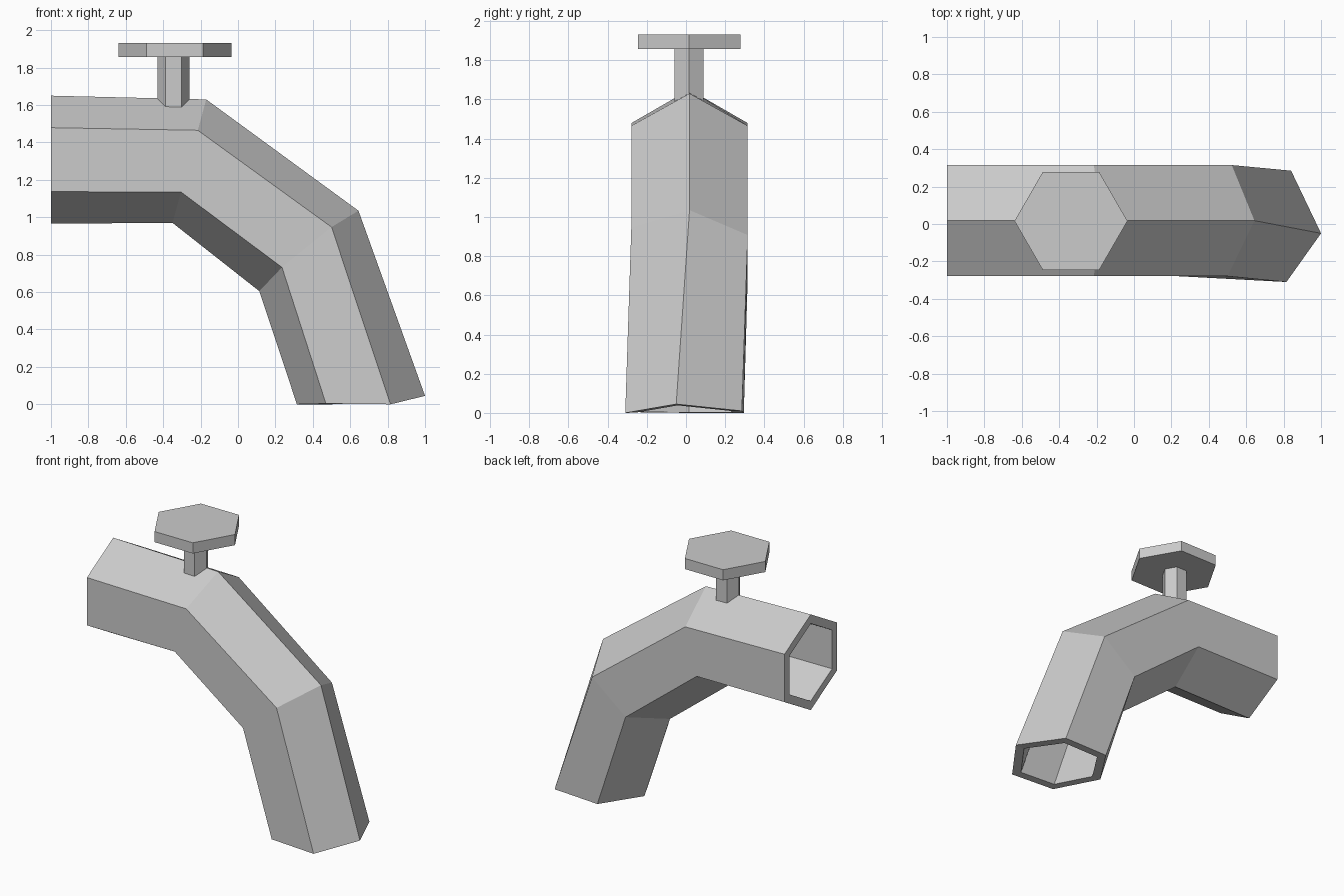
import bpy
import bmesh
from math import cos, sin, radians
from mathutils import Vector

cube = bpy.data.objects.get("Cube")
if cube:
    bpy.data.objects.remove(cube, do_unlink=True)

SIDES = 6
WALL_SCALE = 0.81

metal = bpy.data.materials.new("light_grey_metal")
metal.use_nodes = True
grey = (0.6, 0.6, 0.6, 1.0)
metal.diffuse_color = grey
metal.node_tree.nodes["Principled BSDF"].inputs["Base Color"].default_value = grey


def finish(name, bm):
    bmesh.ops.recalc_face_normals(bm, faces=bm.faces)
    mesh = bpy.data.meshes.new(name)
    bm.to_mesh(mesh)
    bm.free()
    mesh.materials.append(metal)
    obj = bpy.data.objects.new(name, mesh)
    bpy.context.scene.collection.objects.link(obj)
    return obj


def hexagon(centre, up, side):
    """Six points, starting at the outer ridge and going round by the back."""
    c, u, v = Vector(centre), Vector(up), Vector(side)
    angles = [radians(360 / SIDES * i) for i in range(SIDES)]
    return [c + u * cos(a) + v * sin(a) for a in angles]


def shrink(ring):
    c = sum(ring, Vector()) / len(ring)
    return [c + (p - c) * WALL_SCALE for p in ring]


def hex_prism(name, x, y, radius, bottom, top):
    bm = bmesh.new()
    ring = hexagon((x, y, bottom), (radius, 0, 0), (0, radius, 0))
    base = bm.faces.new([bm.verts.new(p) for p in ring])
    out = bmesh.ops.extrude_face_region(bm, geom=[base], use_keep_orig=True)
    moved = [g for g in out["geom"] if isinstance(g, bmesh.types.BMVert)]
    bmesh.ops.translate(bm, verts=moved, vec=(0, 0, top - bottom))
    return finish(name, bm)


# Spout: hexagonal cross-sections at the inlet and both bends
outer = [
    hexagon((-1.0, 0.018, 1.308), (0, 0, 0.342), (0, 0.343, 0)),
    hexagon((-0.26, 0.018, 1.30), (0.09, 0, 0.33), (0, 0.343, 0)),
    hexagon((0.379, 0.018, 0.82), (0.265, 0, 0.215), (0.013, 0.343, -0.023)),
]
# Slightly twisted mouth
outer.append([Vector(p) for p in (
    (1.0, -0.05, 0.045), (0.84, 0.285, 0.01), (0.495, 0.295, 0),
    (0.315, 0.02, 0), (0.47, -0.29, 0.004), (0.815, -0.31, 0))])

# Outer skin, mouth rim, inner skin and inlet rim form one closed loop
loop = outer + [shrink(r) for r in reversed(outer)]
bm = bmesh.new()
rings = [[bm.verts.new(p) for p in r] for r in loop]
for i, a in enumerate(rings):
    b = rings[(i + 1) % len(rings)]
    for j in range(SIDES):
        k = (j + 1) % SIDES
        bm.faces.new((a[j], a[k], b[k], b[j]))
finish("spout", bm)

# Handle: stem and flat knob
hex_prism("handle_stem", -0.345, 0.016, 0.086, 1.585, 1.86)
hex_prism("handle_knob", -0.337, 0.016, 0.302, 1.856, 1.932)
